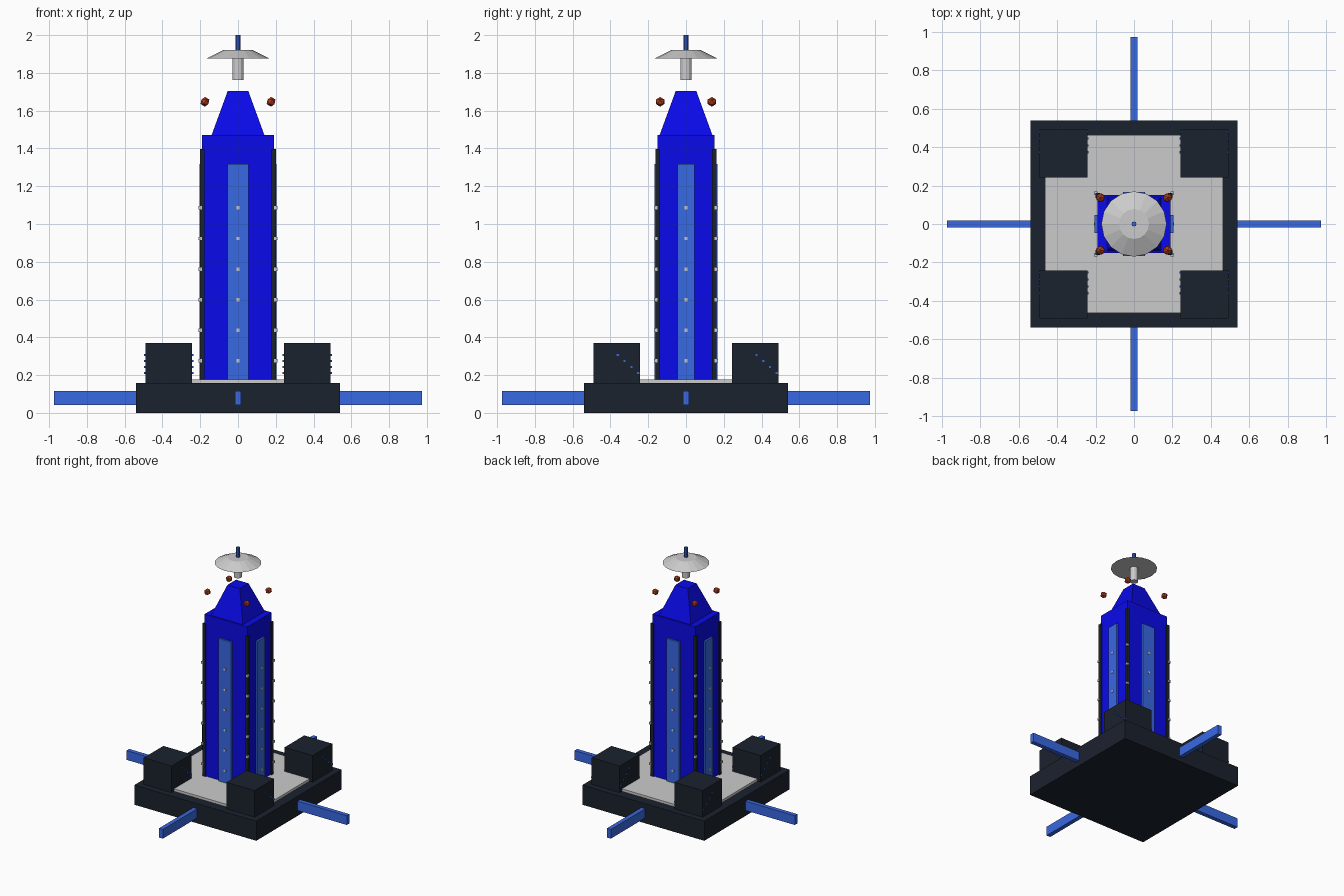
import bpy, math

if "Cube" in bpy.data.objects:
    bpy.data.objects.remove(bpy.data.objects["Cube"])

def material(name, rgb):
    m = bpy.data.materials.new(name)
    m.diffuse_color = (*rgb, 1)
    m.use_nodes = True
    m.node_tree.nodes["Principled BSDF"].inputs["Base Color"].default_value = m.diffuse_color
    return m

NAVY = material("dark_navy", (0.011, 0.016, 0.027))
BLUE = material("deep_blue", (0.003, 0.003, 0.82))
LIGHT = material("light_blue", (0.04, 0.14, 0.76))
RED = material("rust_red", (0.45, 0.05, 0.012))

def finish(name, mat):
    o = bpy.context.object
    o.name = name
    if mat:
        o.data.materials.append(mat)
    return o

def box(name, lo, hi, mat=None):
    centre = [(a + b) / 2 for a, b in zip(lo, hi)]
    bpy.ops.mesh.primitive_cube_add(size=1, location=centre)
    o = finish(name, mat)
    o.scale = [b - a for a, b in zip(lo, hi)]
    return o

def cube(name, c, s, mat=None):
    return box(name, [v - s / 2 for v in c], [v + s / 2 for v in c], mat)

def cone(name, n, r1, r2, z0, z1, mat=None, turn=0):
    bpy.ops.mesh.primitive_cone_add(vertices=n, radius1=r1, radius2=r2, depth=z1 - z0,
                                    location=(0, 0, (z0 + z1) / 2), rotation=(0, 0, turn))
    return finish(name, mat)

# Foundation and deck
box("foundation", (-.54, -.54, 0), (.54, .54, .157), NAVY)
box("deck", (-.463, -.463, .15), (.463, .463, .177))

# Four beams reaching out of the foundation
for s in (-1, 1):
    xs, ys = sorted((s * .5, s * .975)), sorted((s * .5, s * .975))
    box("side_beam", (xs[0], -.017, .043), (xs[1], .017, .117), LIGHT)
    box("cross_beam", (-.017, ys[0], .043), (.017, ys[1], .117), LIGHT)

# Tower body and tapered roof
box("tower", (-.19, -.152, .17), (.19, .152, 1.47), BLUE)
r2 = math.sqrt(2)
cone("roof", 4, .14 * r2, .055 * r2, 1.47, 1.703, BLUE, math.pi / 4)

# Light panels on the four tower faces
for s in (-1, 1):
    y = sorted((s * .148, s * .167))
    x = sorted((s * .186, s * .205))
    box("wide_panel", (-.056, y[0], .177), (.056, y[1], 1.317), LIGHT)
    box("narrow_panel", (x[0], -.046, .177), (x[1], .046, 1.317), LIGHT)

rivet_z = [.275 + .162 * i for i in range(6)]
for s in (-1, 1):
    for z in rivet_z:
        cube("panel_rivet", (0, s * .161, z), .018)
        cube("panel_rivet", (s * .2, 0, z), .018)

for sx in (-1, 1):
    for sy in (-1, 1):
        # Corner posts with rivets
        px, py = sx * .189, sy * .149
        box("corner_post", (px - .0125, py - .0125, .17), (px + .0125, py + .0125, 1.397), NAVY)
        for z in rivet_z:
            cube("post_rivet", (sx * .2, sy * .16, z), .018)

        # Corner blocks with a diagonal row of small lights on both x faces
        cx, cy = sx * .367, sy * .367
        box("corner_block", (cx - .124, cy - .124, .15), (cx + .124, cy + .124, .37), NAVY)
        for i in range(4):
            for side in (-1, 1):
                cube("block_light", (cx + side * .125, cy + .006 + .036 * i, .307 - .032 * i),
                     .012, LIGHT)

        # Warning lamps
        bpy.ops.mesh.primitive_ico_sphere_add(subdivisions=1, radius=.026,
                                              location=(sx * .175, sy * .137, 1.647))
        finish("warning_lamp", RED)

# Dish, its stem and the antenna
cone("dish_stem", 12, .03, .03, 1.763, 1.88)
cone("dish", 16, .17, .078, 1.875, 1.92)
cone("antenna", 8, .013, .013, 1.9, 2.0, LIGHT)
